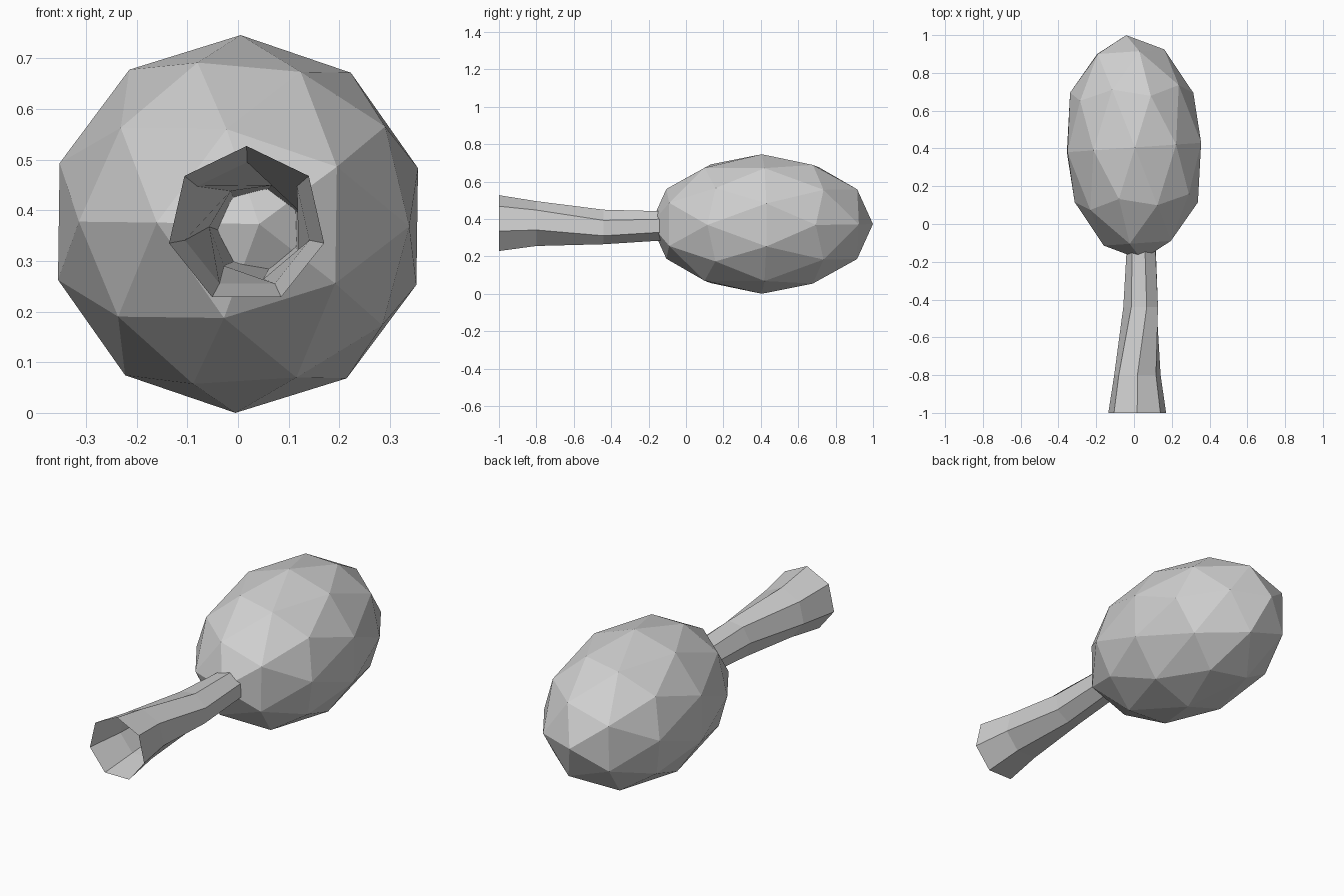
import bpy
import bmesh
from math import sin, cos, pi, radians

cube = bpy.data.objects.get("Cube")
if cube:
    bpy.data.objects.remove(cube, do_unlink=True)

GREY = (0.63, 0.63, 0.63, 1)
grey = bpy.data.materials.new("plain grey")
grey.use_nodes = True
grey.diffuse_color = GREY
bsdf = next(n for n in grey.node_tree.nodes if n.type == "BSDF_PRINCIPLED")
bsdf.inputs["Base Color"].default_value = GREY


def add_object(name, bm):
    mesh = bpy.data.meshes.new(name)
    bm.to_mesh(mesh)
    bm.free()
    mesh.materials.append(grey)
    obj = bpy.data.objects.new(name, mesh)
    bpy.context.collection.objects.link(obj)
    return obj


# Crown: faceted egg lying along y, slightly turned
bm = bmesh.new()
bmesh.ops.create_icosphere(bm, subdivisions=2, radius=1)
crown = add_object("crown", bm)
crown.scale = (0.373, 0.373, 0.596)
crown.rotation_euler = (radians(-90), radians(0.8), radians(4))
crown.location = (0, 0.405, 0.373)

# Trunk: open seven-sided tube, flared at the base and a little twisted
SIDES = 7
# y, centre x, centre z, radius, twist in degrees
sections = [
    (-1.00, 0.017, 0.370, 0.157, 0),
    (-0.80, 0.018, 0.369, 0.126, 0),
    (-0.44, 0.038, 0.359, 0.095, 18),
    (-0.10, 0.042, 0.363, 0.079, 11),
]
bm = bmesh.new()
rings = []
for y, cx, cz, r, twist in sections:
    angles = [radians(twist) + 2 * pi * i / SIDES for i in range(SIDES)]
    rings.append([bm.verts.new((cx + r * sin(a), y, cz + r * cos(a))) for a in angles])
for near, far in zip(rings, rings[1:]):
    for i in range(SIDES):
        j = (i + 1) % SIDES
        bm.faces.new((near[i], far[i], far[j], near[j]))
# Make every face point away from the trunk's axis
bm.normal_update()
first = bm.faces[:][0]
if first.normal.z < 0:
    bmesh.ops.reverse_faces(bm, faces=bm.faces[:])
add_object("trunk", bm)
